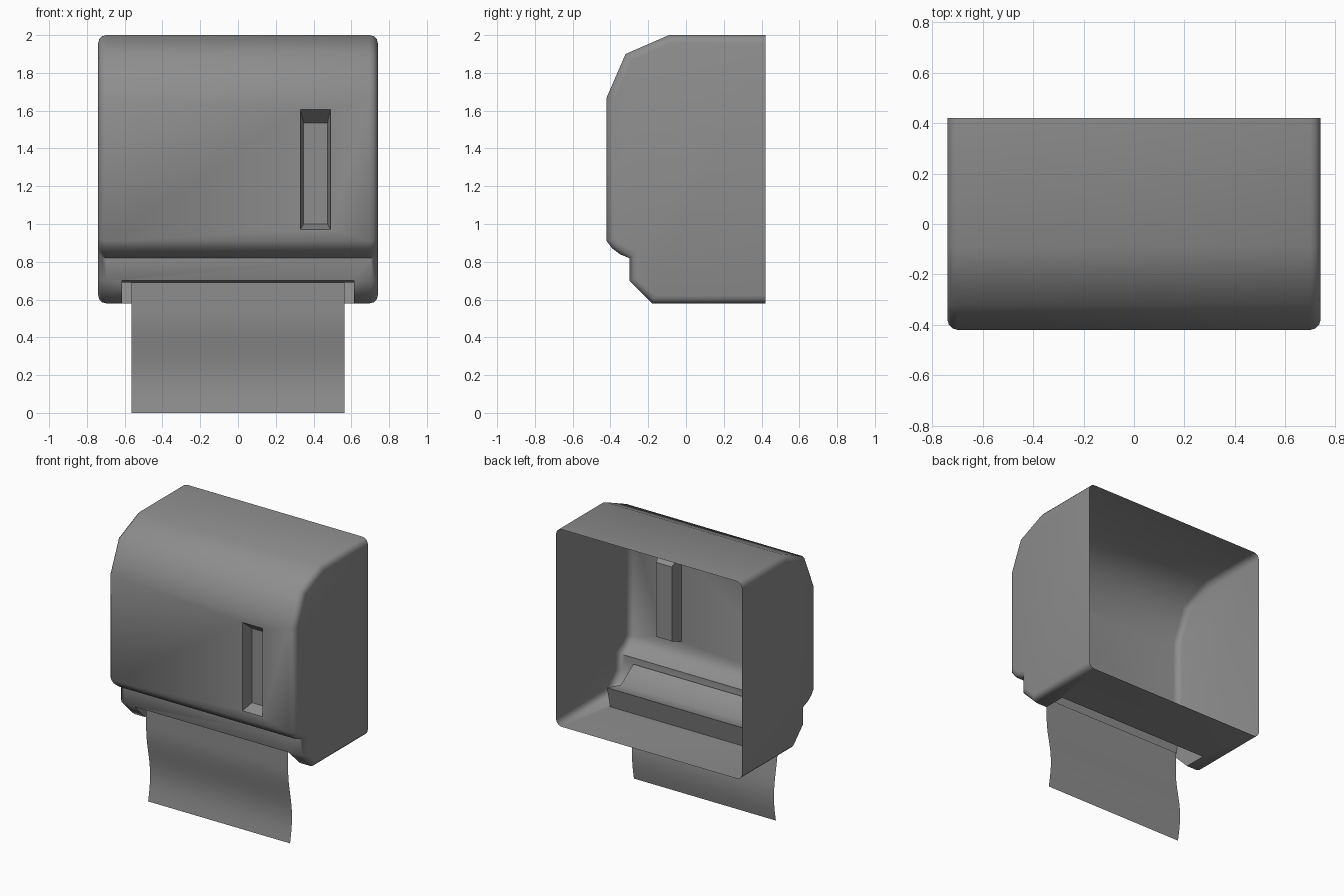
import bpy, bmesh, math

cube = bpy.data.objects.get("Cube")
if cube:
    bpy.data.objects.remove(cube, do_unlink=True)


def material(name, rgb):
    m = bpy.data.materials.new(name)
    m.use_nodes = True
    m.diffuse_color = (*rgb, 1)
    m.node_tree.nodes["Principled BSDF"].inputs["Base Color"].default_value = (*rgb, 1)
    return m


grey = material("mid_grey", (0.27, 0.27, 0.27))


def make_object(name, bm):
    mesh = bpy.data.meshes.new(name)
    bm.to_mesh(mesh)
    bm.free()
    mesh.materials.append(grey)
    obj = bpy.data.objects.new(name, mesh)
    bpy.context.collection.objects.link(obj)
    return obj


def prism(profile, half_width):
    """Solid with a (y, z) profile, spanning x = -half_width to half_width."""
    bm = bmesh.new()
    face = bm.faces.new([bm.verts.new((-half_width, y, z)) for y, z in profile])
    out = bmesh.ops.extrude_face_region(bm, geom=[face])
    moved = [v for v in out["geom"] if isinstance(v, bmesh.types.BMVert)]
    bmesh.ops.translate(bm, verts=moved, vec=(2 * half_width, 0, 0))
    bmesh.ops.recalc_face_normals(bm, faces=bm.faces)
    return bm


def smooth(obj):
    bpy.ops.object.select_all(action="DESELECT")
    obj.select_set(True)
    bpy.context.view_layer.objects.active = obj
    bpy.ops.object.shade_smooth_by_angle(angle=math.radians(50))


# Housing: side profile with a stepped lower lip, rounded side edges
back = 0.42
housing_profile = [(back, 0.58), (-0.18, 0.58), (-0.30, 0.70), (-0.30, 0.82),
                   (-0.35, 0.84), (-0.39, 0.87), (-0.42, 0.91), (-0.42, 1.67),
                   (-0.32, 1.90), (-0.09, 2.0), (back, 2.0)]
bm = prism(housing_profile, 0.74)
rim = [e for e in bm.edges
       if abs(e.verts[0].co.x - e.verts[1].co.x) < 1e-4
       and not all(v.co.y > back - 1e-3 for v in e.verts)]
bmesh.ops.bevel(bm, geom=rim, offset=0.042, offset_type="OFFSET", segments=3,
                profile=0.5, affect="EDGES", clamp_overlap=True)
housing = make_object("housing", bm)

# Cutter for the paper slot under the lip
slot_profile = [(-0.42, 0.70), (-0.298, 0.70), (-0.28, 0.785), (-0.14, 0.69),
                (0.02, 0.73), (-0.015, 0.58), (-0.015, 0.45), (-0.42, 0.45)]
slot_cutter = make_object("slot_cutter", prism(slot_profile, 0.615))

# Cutter for the level window: tapered recess on the front
bm = bmesh.new()


def window_ring(y, left, right, bottom, top):
    return [bm.verts.new((x, y, z)) for x, z in
            ((left, bottom), (right, bottom), (right, top), (left, top))]


rings = [window_ring(-0.50, 0.33, 0.49, 0.97, 1.605),
         window_ring(-0.42, 0.33, 0.49, 0.97, 1.605),
         window_ring(-0.335, 0.347, 0.473, 1.0, 1.535)]
for a, b in zip(rings, rings[1:]):
    for i in range(4):
        j = (i + 1) % 4
        bm.faces.new((a[i], a[j], b[j], b[i]))
bm.faces.new(rings[0])
bm.faces.new(rings[-1])
bmesh.ops.recalc_face_normals(bm, faces=bm.faces)
window_cutter = make_object("window_cutter", bm)

# Cut the recesses, then open the back so the housing is a thin shell
bpy.context.view_layer.objects.active = housing
for cutter in (slot_cutter, window_cutter):
    cutter.hide_render = True
    mod = housing.modifiers.new("cut", "BOOLEAN")
    mod.operation = "DIFFERENCE"
    mod.solver = "EXACT"
    mod.object = cutter
    bpy.ops.object.modifier_apply(modifier=mod.name)
    bpy.data.objects.remove(cutter, do_unlink=True)

bm = bmesh.new()
bm.from_mesh(housing.data)
open_back = [f for f in bm.faces if all(v.co.y > back - 1e-3 for v in f.verts)]
bmesh.ops.delete(bm, geom=open_back, context="FACES")
bm.to_mesh(housing.data)
bm.free()
smooth(housing)

# Paper sheet: thin, gently waved, hanging from the slot
bm = bmesh.new()
steps = 20
rows = []
for i in range(steps + 1):
    z = 0.69 * i / steps
    y = -0.215 + 0.022 * math.sin(math.tau * z / 0.72)
    if z > 0.54:
        y = -0.237
    rows.append([bm.verts.new((x, y, z)) for x in (-0.565, 0.565)])
for a, b in zip(rows, rows[1:]):
    bm.faces.new((a[0], a[1], b[1], b[0]))
paper = make_object("paper_sheet", bm)
smooth(paper)
